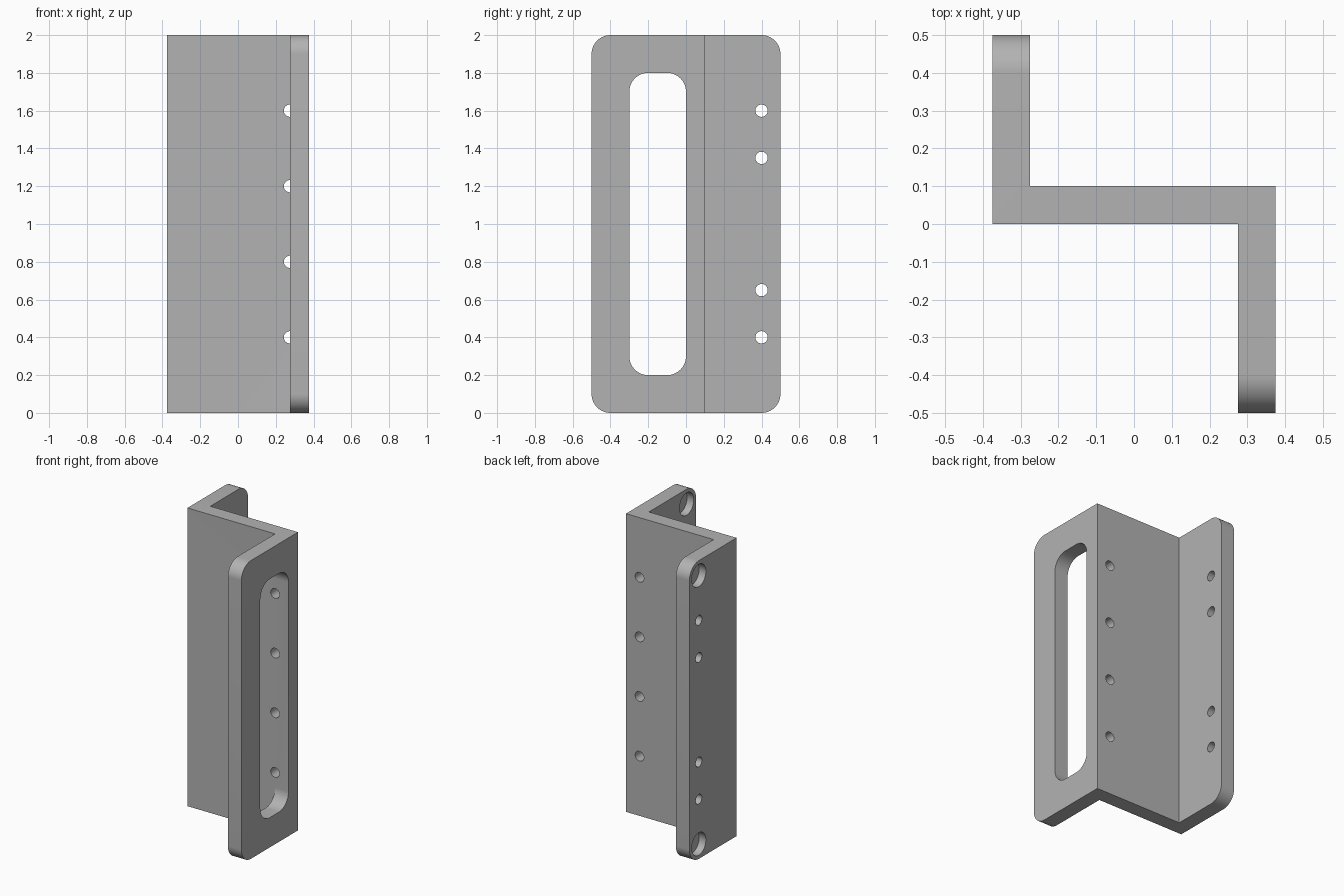
import bpy, bmesh, math
from mathutils import Vector

if "Cube" in bpy.data.objects:
    bpy.data.objects.remove(bpy.data.objects["Cube"], do_unlink=True)

T = 0.1            # plate thickness
W, D, H = 0.375, 0.5, 2.0   # half width, half depth, height
R = 0.1            # corner radius

grey = bpy.data.materials.new("plain grey")
grey.use_nodes = True
grey.diffuse_color = (0.45, 0.45, 0.45, 1)
grey.node_tree.nodes["Principled BSDF"].inputs["Base Color"].default_value = (0.45, 0.45, 0.45, 1)


def prism(name, points, push):
    """Extrude a flat outline along the push vector."""
    bm = bmesh.new()
    face = bm.faces.new([bm.verts.new(p) for p in points])
    new = bmesh.ops.extrude_face_region(bm, geom=[face])["geom"]
    bmesh.ops.translate(bm, vec=push, verts=[v for v in new if isinstance(v, bmesh.types.BMVert)])
    bmesh.ops.recalc_face_normals(bm, faces=bm.faces)
    mesh = bpy.data.meshes.new(name)
    bm.to_mesh(mesh)
    bm.free()
    mesh.materials.append(grey)
    obj = bpy.data.objects.new(name, mesh)
    bpy.context.collection.objects.link(obj)
    return obj


def arc(u, v, r, start, sweep, steps):
    return [(u + r * math.cos(start + sweep * i / steps), v + r * math.sin(start + sweep * i / steps))
            for i in range(steps + 1)]


def circle(u, v, r):
    return arc(u, v, r, 0, math.tau, 48)[:-1]


def rounded(u0, u1, v0, v1, r):
    corners = [(u1 - r, v1 - r), (u0 + r, v1 - r), (u0 + r, v0 + r), (u1 - r, v0 + r)]
    return [p for i, (u, v) in enumerate(corners) for p in arc(u, v, r, i * math.pi / 2, math.pi / 2, 16)]


def along_x(name, outline, x0, x1):
    return prism(name, [(x0, u, v) for u, v in outline], Vector((x1 - x0, 0, 0)))


def apply_boolean(target, tool, operation):
    tool.hide_render = True
    mod = target.modifiers.new(tool.name, 'BOOLEAN')
    mod.operation, mod.solver, mod.object = operation, 'EXACT', tool
    bpy.context.view_layer.objects.active = target
    bpy.ops.object.modifier_apply(modifier=mod.name)
    bpy.data.objects.remove(tool, do_unlink=True)


# Z-shaped section, extruded to full height
section = [(-W, 0), (W - T, 0), (W - T, -D), (W, -D), (W, T), (-W + T, T), (-W + T, D), (-W, D)]
bracket = prism("z_bracket", [(x, y, 0) for x, y in section], Vector((0, 0, H)))

# Rounded outer corners of both flanges
apply_boolean(bracket, along_x("rounded_envelope", rounded(-D, D, 0, H, R), -1, 1), 'INTERSECT')

# Long slot in the front flange
apply_boolean(bracket, along_x("slot_cutter", rounded(-0.3, 0, 0.2, 1.8, R), W - T - 0.05, W + 0.1), 'DIFFERENCE')

# Small through holes in the back flange
for z in (0.4, 0.65, 1.35, 1.6):
    apply_boolean(bracket, along_x("flange_hole_cutter", circle(0.4, z, 0.0325), -W - 0.1, -W + T + 0.1), 'DIFFERENCE')

# Small through holes in the web
for z in (0.4, 0.8, 1.2, 1.6):
    ring = [(x, -0.05, v) for x, v in circle(W - T, z, 0.0325)]
    apply_boolean(bracket, prism("web_hole_cutter", ring, Vector((0, T + 0.1, 0))), 'DIFFERENCE')

# Shallow round pockets at the rounded corners, open towards -x
for face_x, y in ((-W, D - R), (W - T, -D + R)):
    for z in (R, H - R):
        apply_boolean(bracket, along_x("pocket_cutter", circle(y, z, 0.075), face_x - 0.05, face_x + 0.05), 'DIFFERENCE')

bpy.ops.object.select_all(action='DESELECT')
bracket.select_set(True)
bpy.context.view_layer.objects.active = bracket
bpy.ops.object.shade_smooth_by_angle(angle=math.radians(30))
